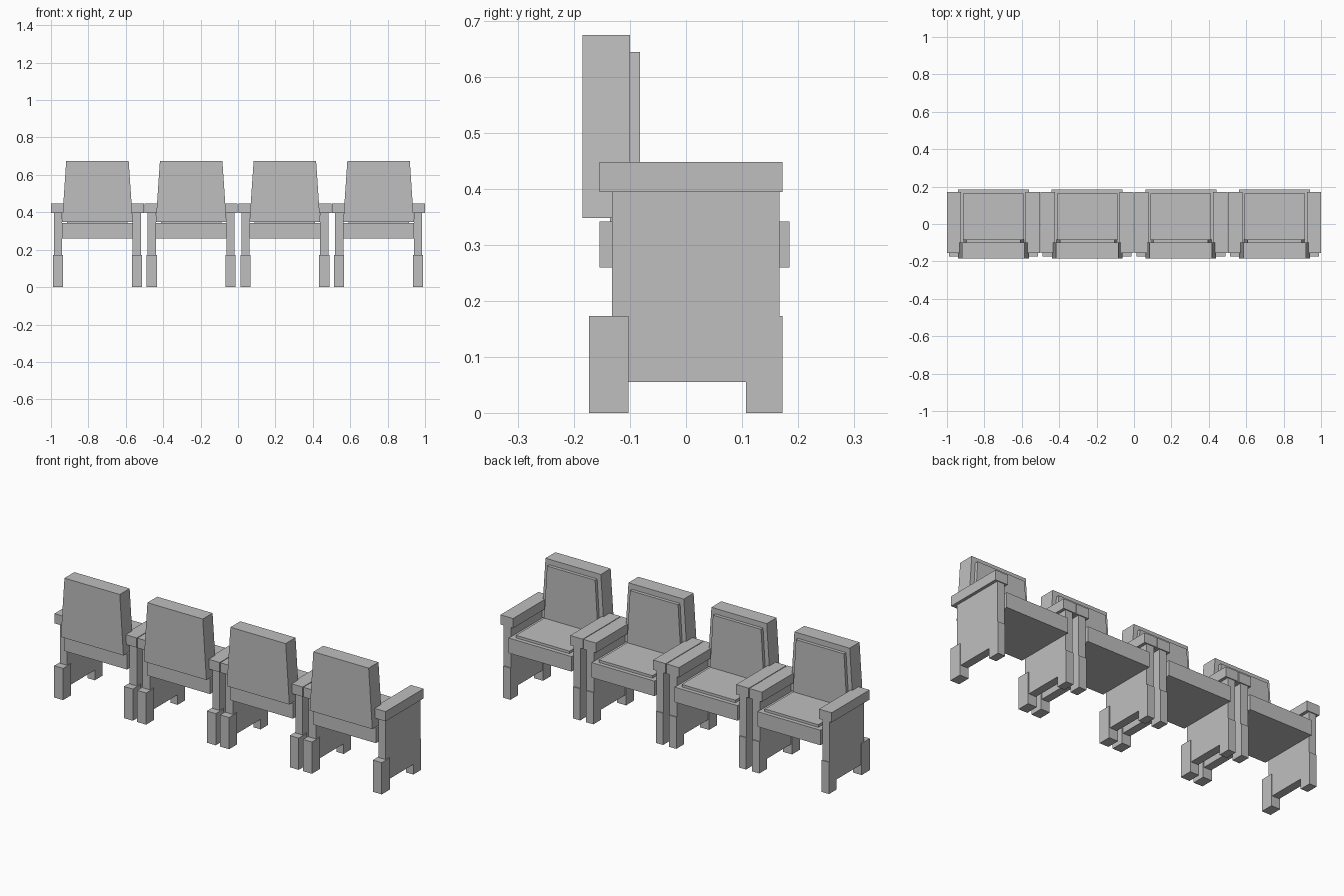
import bpy
import bmesh

cube = bpy.data.objects.get("Cube")
if cube:
    bpy.data.objects.remove(cube, do_unlink=True)

grey = bpy.data.materials.new("plain grey")
grey.use_nodes = True
colour = (0.52, 0.52, 0.52, 1)
grey.diffuse_color = colour
grey.node_tree.nodes["Principled BSDF"].inputs["Base Color"].default_value = colour


def box(name, x, y, z, top_x=None):
    """Box between x, y and z ranges; top_x narrows or widens the upper face."""
    bm = bmesh.new()
    bmesh.ops.create_cube(bm, size=1)
    for v in bm.verts:
        span = top_x if top_x and v.co.z > 0 else x
        v.co = (span[v.co.x > 0], y[v.co.y > 0], z[v.co.z > 0])
    mesh = bpy.data.meshes.new(name)
    bm.to_mesh(mesh)
    bm.free()
    mesh.materials.append(grey)
    obj = bpy.data.objects.new(name, mesh)
    bpy.context.collection.objects.link(obj)


def centred_box(name, cx, half, y, z, top_half=None):
    top_half = top_half or half
    box(name, (cx - half, cx + half), y, z, (cx - top_half, cx + top_half))


def chair(cx, label):
    # Seat and its raised cushion
    centred_box(label + "_seat", cx, 0.19, (-0.155, 0.185), (0.26, 0.342))
    centred_box(label + "_seat_cushion", cx, 0.162, (-0.136, 0.163), (0.335, 0.356))

    # Tapered backrest and its raised cushion
    centred_box(label + "_backrest", cx, 0.189, (-0.185, -0.10), (0.348, 0.675), 0.167)
    centred_box(label + "_back_cushion", cx, 0.163, (-0.105, -0.082), (0.352, 0.645), 0.145)

    # Side panel, feet and armrest at both sides
    for side, sx in (("right", -1), ("left", 1)):
        mid = cx + sx * 0.2105
        name = label + "_" + side
        centred_box(name + "_side_panel", mid, 0.022, (-0.132, 0.167), (0.055, 0.397))
        centred_box(name + "_front_foot", mid, 0.022, (0.107, 0.172), (0, 0.173))
        centred_box(name + "_rear_foot", mid, 0.027, (-0.173, -0.103), (0, 0.173))
        centred_box(name + "_armrest", mid, 0.038, (-0.155, 0.172), (0.395, 0.448))


# Row of four chairs
for i in range(4):
    chair((i - 1.5) * 0.501, "chair_" + "abcd"[i])
